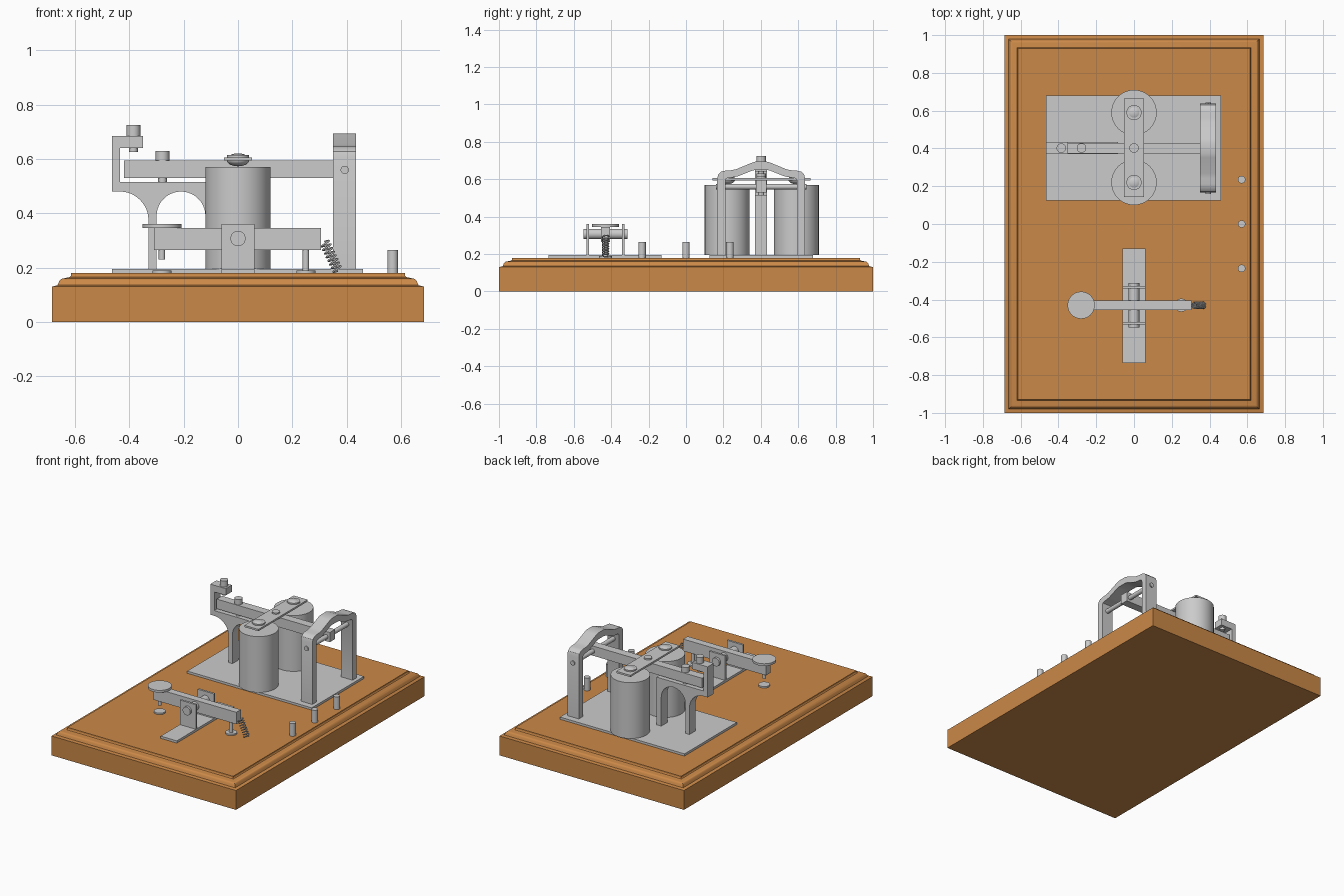
import bpy, bmesh
from math import sin, cos, pi, radians
from mathutils import Vector

if "Cube" in bpy.data.objects:
    bpy.data.objects.remove(bpy.data.objects["Cube"])


def finish(name, bm, smooth=True):
    bmesh.ops.recalc_face_normals(bm, faces=bm.faces[:])
    me = bpy.data.meshes.new(name)
    bm.to_mesh(me)
    bm.free()
    ob = bpy.data.objects.new(name, me)
    bpy.context.collection.objects.link(ob)
    if smooth:
        bpy.ops.object.select_all(action='DESELECT')
        ob.select_set(True)
        bpy.context.view_layer.objects.active = ob
        bpy.ops.object.shade_smooth_by_angle(angle=radians(30))
    return ob


def prism(name, pts, axis, lo, hi):
    """Extrude a 2D outline along x (pts are y,z), y (x,z) or z (x,y)."""
    put = {'x': lambda a, b, t: (t, a, b),
           'y': lambda a, b, t: (a, t, b),
           'z': lambda a, b, t: (a, b, t)}[axis]
    bm = bmesh.new()
    rings = [[bm.verts.new(put(a, b, t)) for a, b in pts] for t in (lo, hi)]
    for r in rings:
        bm.faces.new(r)
    n = len(pts)
    for i in range(n):
        j = (i + 1) % n
        bm.faces.new((rings[0][i], rings[0][j], rings[1][j], rings[1][i]))
    return finish(name, bm)


def arc(cx, cy, r, a0, a1, n):
    return [(cx + r * cos(radians(a0 + (a1 - a0) * i / n)),
             cy + r * sin(radians(a0 + (a1 - a0) * i / n))) for i in range(n + 1)]


def box(name, x0, x1, y0, y1, z0, z1):
    return prism(name, [(x0, y0), (x1, y0), (x1, y1), (x0, y1)], 'z', z0, z1)


def cyl(name, a, b, r, lo, hi, axis='z', n=32):
    return prism(name, arc(a, b, r, 0, 360, n)[:-1], axis, lo, hi)


# wooden base with a moulded edge: (inset, z) profile swept round a rectangle
profile = [(0, 0), (0, .13), (.02, .135)]
profile += [(.042 - .019 * cos(t * pi / 10), .137 + .023 * sin(t * pi / 10)) for t in range(1, 6)]
profile += [(.065, .165), (.069, .17), (.07, .18)]
bm = bmesh.new()
rings = []
for d, z in profile:
    rings.append([bm.verts.new((sx * (.685 - d), sy * (1 - d), z))
                  for sx, sy in ((-1, -1), (1, -1), (1, 1), (-1, 1))])
for a, b in zip(rings, rings[1:]):
    for i in range(4):
        j = (i + 1) % 4
        bm.faces.new((a[i], a[j], b[j], b[i]))
bm.faces.new(rings[0])
bm.faces.new(rings[-1])
base = finish("wooden_base", bm)
wood = bpy.data.materials.new("wood")
wood.diffuse_color = (.60, .25, .065, 1)
wood.use_nodes = True
wood.node_tree.nodes["Principled BSDF"].inputs["Base Color"].default_value = wood.diffuse_color
base.data.materials.append(wood)

# terminal posts
for i, y in enumerate((-.235, 0, .235)):
    cyl(f"terminal_post_{i + 1}", .57, y, .02, .18, .265)

# sounder: plate, coils, rounded cores
YC = .402
box("sounder_plate", -.465, .46, .125, .68, .18, .195)
for i, y in enumerate((.22, .59)):
    cyl(f"coil_{i + 1}", 0, y, .12, .195, .57, n=64)
    bm = bmesh.new()
    bmesh.ops.create_uvsphere(bm, u_segments=32, v_segments=16, radius=1)
    bmesh.ops.scale(bm, vec=(.042, .042, .024), verts=bm.verts[:])
    bmesh.ops.translate(bm, vec=(0, y, .597), verts=bm.verts[:])
    finish(f"core_dome_{i + 1}", bm)
    cyl(f"armature_cap_{i + 1}", 0, y, .04, .605, .615)
box("armature_bar", -.052, .052, .142, .665, .594, .606)
cyl("armature_screw", 0, YC, .025, .605, .615)

# sounder lever and its adjusting screw
box("sounder_lever", -.42, .42, YC - .028, YC + .028, .53, .595)
cyl("lever_screw_head", -.278, YC, .025, .595, .63)
cyl("lever_screw_tip", -.278, YC, .016, .515, .54)

# arched pivot frame, mirrored half outline
outer = [(.235, .195), (.235, .605), (.229, .627), (.213, .641), (.19, .646), (.16, .648),
         (.135, .653), (.05, .688), (.03, .694)]
inner = [(.025, .65), (.045, .647), (.12, .617), (.145, .611), (.175, .608), (.187, .603),
         (.192, .59), (.192, .195)]
outline = ([(YC + d, z) for d, z in outer] + [(YC - d, z) for d, z in reversed(outer)]
           + [(YC - d, z) for d, z in reversed(inner)] + [(YC + d, z) for d, z in inner])
prism("pivot_frame", outline, 'x', .35, .435)
cyl("pivot_rod", .393, .56, .015, YC - .242, YC + .242, 'y')

# anvil stand: arched legs with a hook over the lever end
stand = [(-.33, .195)] + arc(-.435, .375, .105, 0, 90, 12)
stand += [(-.465, .48), (-.465, .685), (-.35, .685), (-.35, .64), (-.435, .64),
          (-.435, .515), (-.085, .515), (-.085, .195), (-.12, .195)]
stand += arc(-.21, .39, .09, 0, 180, 20) + [(-.30, .195)]
prism("anvil_stand", stand, 'y', YC - .032, YC + .032)
cyl("anvil_screw_head", -.385, YC, .025, .685, .725)
cyl("anvil_screw_tip", -.385, YC, .016, .625, .65)

# telegraph key: plate, lugs, shaft, lever, knob
YK = -.43
box("key_plate", -.06, .06, -.735, -.13, .18, .195)
for side, s in (("front", -1), ("back", 1)):
    y = YK + s * .095
    box(f"key_lug_{side}", -.06, .06, y - .007, y + .007, .19, .36)
cyl("key_shaft", 0, .307, .028, YK - .117, YK + .117, 'y')
box("key_lever", -.31, .305, YK - .024, YK + .024, .265, .345)
cyl("key_knob", -.28, YK, .072, .345, .36, n=48)
cyl("key_contact_pin", -.28, YK, .012, .23, .27)
cyl("key_stop_pin", .25, YK, .012, .185, .27)
cyl("contact_disc", -.28, YK, .035, .18, .19)
cyl("stop_disc", .25, YK, .035, .18, .19)

# return spring: helix along a slanted axis
p0, p1 = Vector((.318, YK, .295)), Vector((.368, YK, .188))
axis = (p1 - p0).normalized()
u = Vector((0, 1, 0))
v = axis.cross(u)
curve = bpy.data.curves.new("return_spring", 'CURVE')
curve.dimensions = '3D'
curve.bevel_depth = .0035
curve.bevel_resolution = 2
curve.use_fill_caps = True
N, turns = 160, 8
sp = curve.splines.new('POLY')
sp.points.add(N)
for i in range(N + 1):
    t = i / N
    a = 2 * pi * turns * t
    p = p0.lerp(p1, t) + .017 * (u * cos(a) + v * sin(a))
    sp.points[i].co = (*p, 1)
bpy.context.collection.objects.link(bpy.data.objects.new("return_spring", curve))
